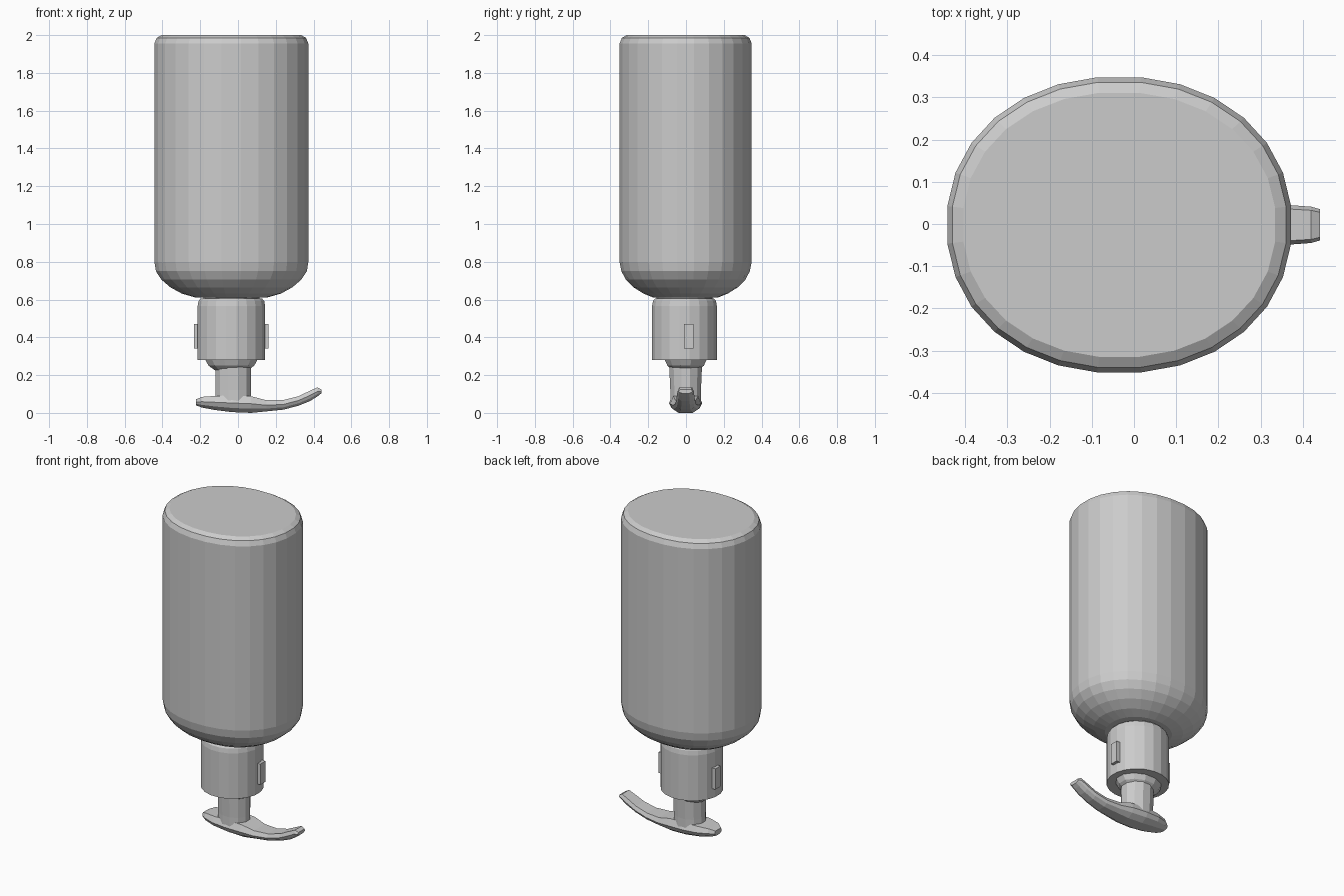
import bpy, bmesh, math

if "Cube" in bpy.data.objects:
    bpy.data.objects.remove(bpy.data.objects["Cube"])

CX, CY = -0.035, -0.002


def loft(name, rings):
    """Skin a list of closed rings of points and cap both ends."""
    bm = bmesh.new()
    loops = [[bm.verts.new(p) for p in ring] for ring in rings]
    n = len(loops[0])
    for a, b in zip(loops, loops[1:]):
        for i in range(n):
            j = (i + 1) % n
            bm.faces.new((a[i], a[j], b[j], b[i]))
    bm.faces.new(loops[0])
    bm.faces.new(loops[-1])
    bmesh.ops.recalc_face_normals(bm, faces=bm.faces)
    mesh = bpy.data.meshes.new(name)
    bm.to_mesh(mesh)
    bm.free()
    obj = bpy.data.objects.new(name, mesh)
    bpy.context.collection.objects.link(obj)
    return obj


def oval(rx, ry, z, n, cx=CX, cy=CY, power=2.0):
    """Horizontal superellipse ring."""
    pts = []
    for i in range(n):
        t = 2 * math.pi * (i + 0.5) / n
        c, s = math.cos(t), math.sin(t)
        pts.append((cx + rx * math.copysign(abs(c) ** (2 / power), c),
                    cy + ry * math.copysign(abs(s) ** (2 / power), s), z))
    return pts


def box(name, centre, size):
    bpy.ops.mesh.primitive_cube_add(size=1, location=centre)
    obj = bpy.context.object
    obj.name = name
    obj.scale = size
    return obj


# Oval bottle, standing upside down on its pump
body = [(0.612, 0.195, 0.175), (0.632, 0.265, 0.225), (0.665, 0.325, 0.278),
        (0.705, 0.372, 0.318), (0.75, 0.402, 0.342), (0.80, 0.41, 0.352),
        (1.955, 0.41, 0.352), (1.985, 0.398, 0.34), (2.0, 0.372, 0.315)]
loft("bottle", [oval(rx, ry, z, 28, power=2.12) for z, rx, ry in body])

# Neck and round collar
loft("neck", [oval(0.15, 0.15, z, 20, cy=-0.008) for z in (0.58, 0.63)])
collar = [(0.28, 0.181), (0.565, 0.181), (0.592, 0.176), (0.605, 0.165)]
loft("collar", [oval(r, r * 0.96, z, 20, cy=-0.008) for z, r in collar])

# Small grip tabs on both sides of the collar
for side, label in ((-1, "left"), (1, "right")):
    box("collar_tab_" + label, (CX + side * 0.182, 0.015, 0.405), (0.03, 0.05, 0.13))

# Tapered collar base and pump stem
loft("collar_base", [oval(r, r * 0.8, z, 12)
                     for z, r in ((0.225, 0.09), (0.25, 0.125), (0.285, 0.145))])
loft("pump_stem", [oval(0.098, ry, z, 12, cx=-0.025)
                   for z, ry in ((0.05, 0.084), (0.12, 0.084), (0.25, 0.09))])

# Curved pump head and spout: x, underside z, upper z, half width
spout = [(-0.222, 0.04, 0.072, 0.035), (-0.19, 0.028, 0.085, 0.06),
         (-0.12, 0.015, 0.09, 0.082), (-0.03, 0.004, 0.092, 0.088),
         (0.07, 0.0, 0.088, 0.082), (0.15, 0.008, 0.067, 0.068),
         (0.24, 0.017, 0.068, 0.056), (0.32, 0.038, 0.088, 0.05),
         (0.38, 0.062, 0.117, 0.046), (0.42, 0.087, 0.135, 0.043),
         (0.441, 0.103, 0.124, 0.037)]
rings = []
for x, lo, hi, w in spout:
    h = hi - lo
    section = [(-0.45, 0), (0.45, 0), (0.85, 0.25), (1, 0.55),
               (0.8, 1), (-0.8, 1), (-1, 0.55), (-0.85, 0.25)]
    rings.append([(x, CY + u * w, lo + v * h) for u, v in section])
loft("pump_spout", rings)
